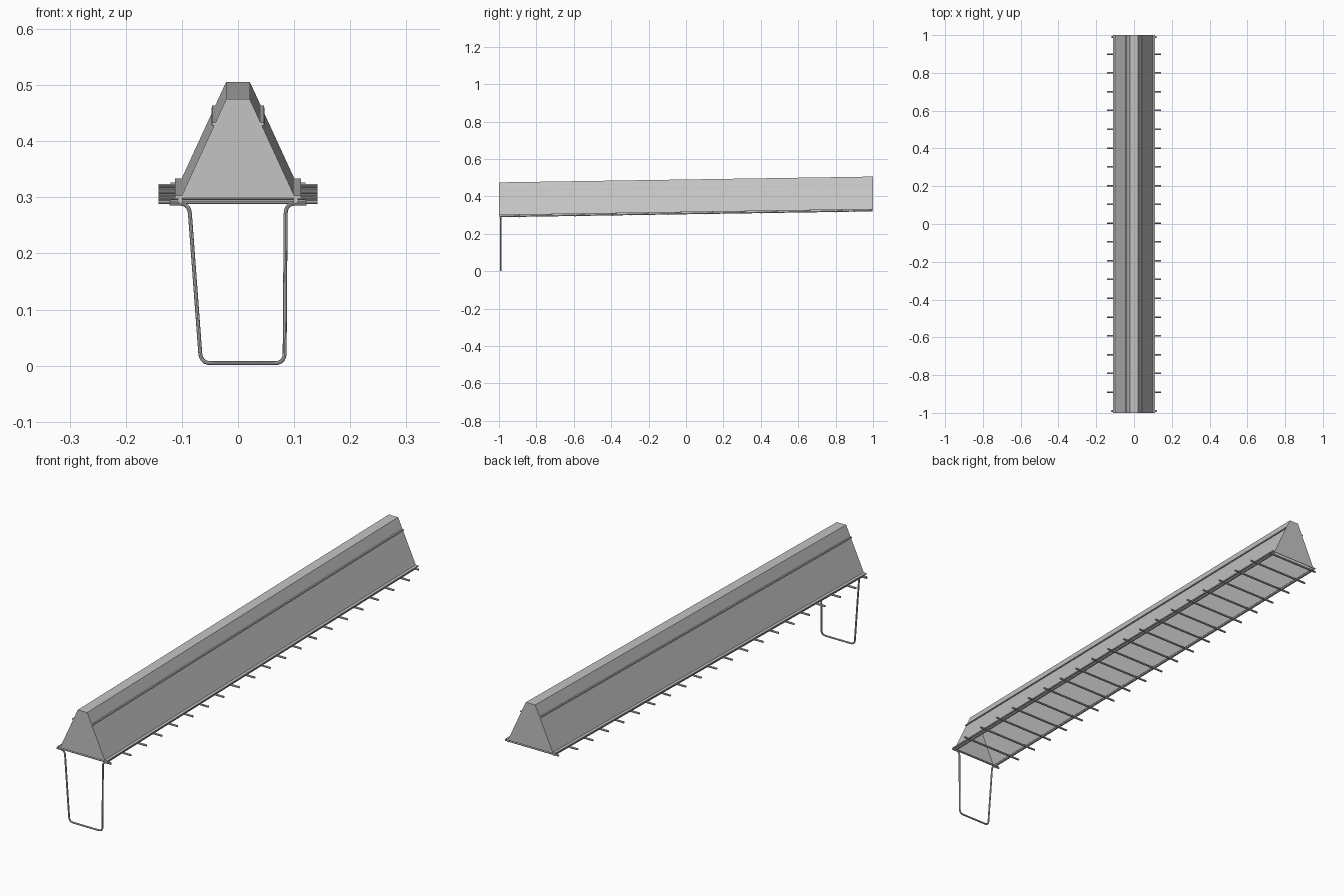
import bpy
import bmesh
from mathutils import Vector

cube = bpy.data.objects.get("Cube")
if cube:
    bpy.data.objects.remove(cube, do_unlink=True)

SLOPE = 0.0155


def lift(y):
    """Height gained along the tilted trough."""
    return SLOPE * (y + 1)


def material(name, rgb):
    m = bpy.data.materials.new(name)
    m.use_nodes = True
    m.diffuse_color = (*rgb, 1)
    m.node_tree.nodes["Principled BSDF"].inputs["Base Color"].default_value = (*rgb, 1)
    return m


metal = material("grey metal", (0.55, 0.55, 0.55))


def prism(name, profile, bottom_open=False):
    """Sweep an x-z profile along the tilted length."""
    bm = bmesh.new()
    rings = [[bm.verts.new((x, y, z + lift(y))) for x, z in profile] for y in (-1, 1)]
    n = len(profile)
    for i in range(n - 1 if bottom_open else n):
        j = (i + 1) % n
        bm.faces.new((rings[0][i], rings[0][j], rings[1][j], rings[1][i]))
    for ring in rings:
        bm.faces.new(ring)
    bmesh.ops.recalc_face_normals(bm, faces=bm.faces)
    mesh = bpy.data.meshes.new(name)
    bm.to_mesh(mesh)
    bm.free()
    mesh.materials.append(metal)
    obj = bpy.data.objects.new(name, mesh)
    bpy.context.collection.objects.link(obj)
    return obj


def rod(name, points, radius, bend=0.0):
    """Round wire through the points, with rounded inner corners."""
    pts = [Vector(p) for p in points]
    path = [pts[0]]
    for a, b, c in zip(pts, pts[1:], pts[2:]):
        p = b + (a - b).normalized() * bend
        q = b + (c - b).normalized() * bend
        for k in range(6):
            t = k / 5
            path.append(p * (1 - t) ** 2 + b * 2 * t * (1 - t) + q * t ** 2)
    path.append(pts[-1])
    curve = bpy.data.curves.new(name, "CURVE")
    curve.dimensions = "3D"
    curve.bevel_depth = radius
    curve.bevel_resolution = 2
    curve.use_fill_caps = True
    spline = curve.splines.new("POLY")
    spline.points.add(len(path) - 1)
    for sp, p in zip(spline.points, path):
        sp.co = (*p, 1)
    curve.materials.append(metal)
    obj = bpy.data.objects.new(name, curve)
    bpy.context.collection.objects.link(obj)
    bpy.ops.object.select_all(action="DESELECT")
    obj.select_set(True)
    bpy.context.view_layer.objects.active = obj
    bpy.ops.object.convert(target="MESH")
    bpy.ops.object.shade_smooth_by_angle()


# Hollow hood with an open underside
hood = prism("hood", [(-0.102, 0.299), (-0.021, 0.475), (0.021, 0.475), (0.102, 0.299)], True)
shell = hood.modifiers.new("sheet thickness", "SOLIDIFY")
shell.thickness = 0.002
shell.offset = -1

# Side ribs, lower lips and rails
for s, side in ((1, "left"), (-1, "right")):
    prism(side + "_rib", [(s * x, z) for x, z in
          ((0.038, 0.433), (0.046, 0.433), (0.047, 0.428), (0.041, 0.428))])
    prism(side + "_lip", [(s * x, z) for x, z in
          ((0.099, 0.303), (0.112, 0.303), (0.112, 0.298), (0.099, 0.298))])
    rod(side + "_rail", [(s * 0.103, y, 0.294 + lift(y)) for y in (-0.998, 0.998)], 0.005)

# Perch rungs across the underside
for i in range(19):
    y = -0.89 + 0.0994 * i
    z = 0.29 + lift(y)
    rod(f"rung_{i + 1}", [(-0.142, y, z), (0.142, y, z)], 0.004)

# Short end bars
for name, y in (("front_bar", -0.99), ("back_bar", 0.99)):
    z = 0.292 + lift(y)
    rod(name, [(-0.12, y, z), (0.12, y, z)], 0.004)

# Bent wire stand under the front end
rod("front_stand", [(x, -0.99, z) for x, z in
    ((-0.122, 0.289), (-0.087, 0.289), (-0.066, 0.0045),
     (0.083, 0.0045), (0.085, 0.289), (0.122, 0.289))], 0.0035, 0.018)
